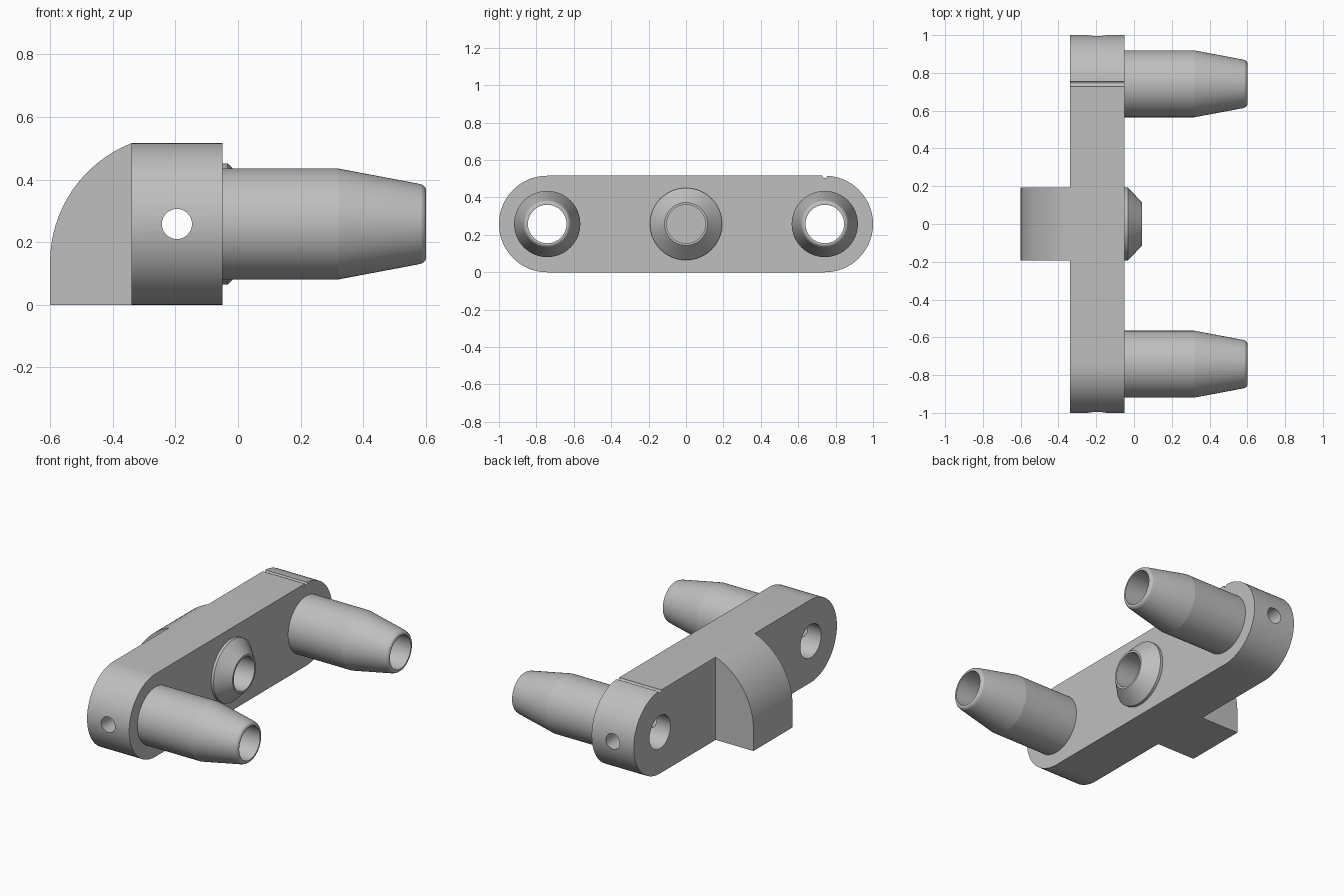
import bpy, bmesh, math
from mathutils import Matrix, Vector

cube = bpy.data.objects.get("Cube")
if cube:
    bpy.data.objects.remove(cube, do_unlink=True)

SEG = 64
BACK, FACE, TIP = -0.34, -0.05, 0.6      # x positions of plate back, plate face, pin tips
HEIGHT, MID = 0.516, 0.258
PIN_Y, BORE = 0.742, 0.103

grey = bpy.data.materials.new("light_grey")
grey.use_nodes = True
grey.diffuse_color = (0.52, 0.52, 0.52, 1)
grey.node_tree.nodes["Principled BSDF"].inputs["Base Color"].default_value = grey.diffuse_color


def make_object(name, bm):
    bmesh.ops.recalc_face_normals(bm, faces=bm.faces)
    mesh = bpy.data.meshes.new(name)
    bm.to_mesh(mesh)
    bm.free()
    mesh.materials.append(grey)
    obj = bpy.data.objects.new(name, mesh)
    bpy.context.collection.objects.link(obj)
    return obj


def select(obj):
    bpy.ops.object.select_all(action='DESELECT')
    obj.select_set(True)
    bpy.context.view_layer.objects.active = obj


def smooth(obj):
    select(obj)
    bpy.ops.object.shade_smooth_by_angle(angle=math.radians(9))


def prism(name, points, offset):
    """Extrude a closed outline along the offset."""
    bm = bmesh.new()
    face = bm.faces.new([bm.verts.new(p) for p in points])
    result = bmesh.ops.extrude_face_region(bm, geom=[face], use_keep_orig=True)
    moved = [v for v in result["geom"] if isinstance(v, bmesh.types.BMVert)]
    bmesh.ops.translate(bm, verts=moved, vec=offset)
    return make_object(name, bm)


def lathe(name, profile, y):
    """Turn an (x, radius) profile about the horizontal axis at y."""
    bm = bmesh.new()
    verts = [bm.verts.new((x, y, MID + r)) for x, r in profile]
    edges = [bm.edges.new(pair) for pair in zip(verts, verts[1:])]
    bmesh.ops.spin(bm, geom=verts + edges, cent=(0, y, MID), axis=(1, 0, 0),
                   angle=math.tau, steps=SEG, use_duplicate=False)
    bmesh.ops.remove_doubles(bm, verts=bm.verts, dist=0.0005)
    obj = make_object(name, bm)
    smooth(obj)
    return obj


def drill(target, axis, centre, radius, length):
    """Cut a round hole along an axis."""
    bm = bmesh.new()
    turn = Vector((0, 0, 1)).rotation_difference(Vector(axis)).to_matrix().to_4x4()
    bmesh.ops.create_cone(bm, cap_ends=True, segments=SEG, radius1=radius, radius2=radius,
                          depth=length, matrix=Matrix.Translation(centre) @ turn)
    cutter = make_object("drill_cutter", bm)
    cutter.hide_render = True
    mod = target.modifiers.new("hole", 'BOOLEAN')
    mod.operation, mod.solver, mod.object = 'DIFFERENCE', 'EXACT', cutter
    select(target)
    bpy.ops.object.modifier_apply(modifier=mod.name)
    bpy.data.objects.remove(cutter, do_unlink=True)


# Plate with rounded ends
outline = []
for side in (1, -1):
    for i in range(SEG // 2 + 1):
        a = math.pi * i / (SEG // 2)
        outline.append((BACK, side * (PIN_Y + MID * math.sin(a)), MID + side * MID * math.cos(a)))
plate = prism("plate", outline, (FACE - BACK, 0, 0))

# Three bores, the long cross hole and the small top groove
middle = (BACK + FACE) / 2
for y in (-PIN_Y, 0, PIN_Y):
    drill(plate, (1, 0, 0), (middle, y, MID), BORE, 0.6)
drill(plate, (0, 1, 0), (middle, 0, MID), 0.048, 2.4)
drill(plate, (1, 0, 0), (middle, 0.742, HEIGHT), 0.013, 0.6)
smooth(plate)

# Hollow tapered pins with rounded tips
pin = [(FACE, 0.177), (0.32, 0.177), (0.575, 0.129), (0.588, 0.125),
       (0.596, 0.119), (TIP, 0.112), (TIP, BORE), (FACE, BORE)]
lathe("right_pin", pin, -PIN_Y)
lathe("left_pin", pin, PIN_Y)

# Central boss with a conical rim
lathe("centre_boss", [(FACE, 0.193), (-0.033, 0.193), (0.043, 0.115),
                      (0.043, BORE), (FACE, BORE)], 0)

# Curved lug on the back of the plate
R, HALF, START = 0.41, 0.193, 0.135
end = math.acos(1 - (BACK + TIP) / R)
side = [(BACK, -HALF, 0), (-TIP, -HALF, 0)]
for i in range(17):
    a = end * i / 16
    side.append((-TIP + R * (1 - math.cos(a)), -HALF, START + (HEIGHT - START) * math.sin(a) / math.sin(end)))
smooth(prism("back_lug", side, (0, 2 * HALF, 0)))
